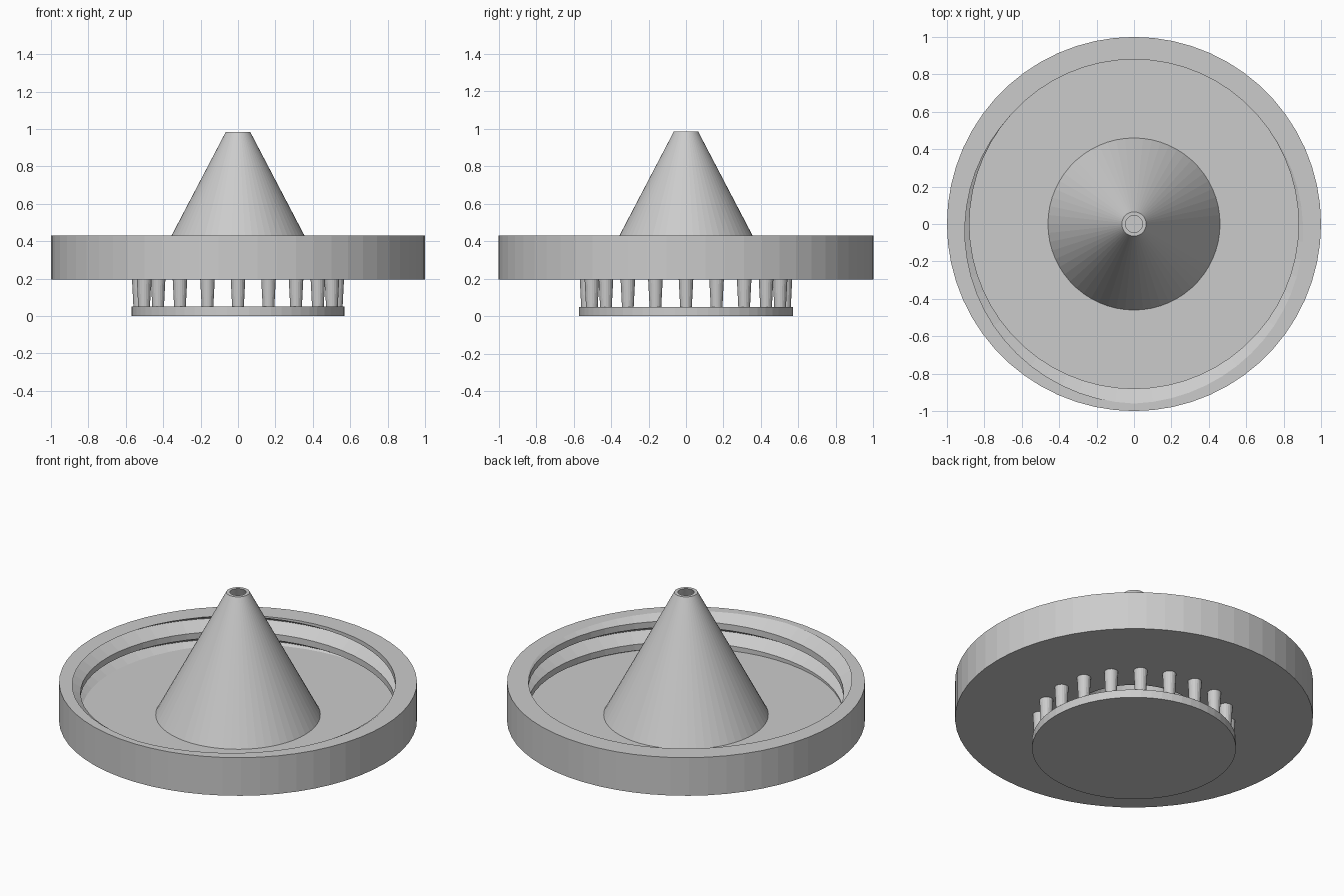
import bpy, bmesh
from math import sin, cos, pi, tau

if "Cube" in bpy.data.objects:
    bpy.data.objects.remove(bpy.data.objects["Cube"], do_unlink=True)

# One plain grey plastic
grey = bpy.data.materials.new("light_grey")
grey.use_nodes = True
grey.diffuse_color = (0.6, 0.6, 0.6, 1)
grey.node_tree.nodes["Principled BSDF"].inputs["Base Color"].default_value = grey.diffuse_color

SEGS = 60
BOTTOM, FLOOR, TOP = 0.195, 0.23, 0.43      # lid heights
CREST, ROOT = 0.88, 0.96                    # thread radii
PITCH, FLANK = 0.13, 0.046                  # thread spacing, half groove height
JOIN = 0.42                                 # where lid plate meets cone wall


def finish(bm, name):
    bmesh.ops.remove_doubles(bm, verts=bm.verts, dist=0.0002)
    bmesh.ops.recalc_face_normals(bm, faces=bm.faces)
    mesh = bpy.data.meshes.new(name)
    bm.to_mesh(mesh)
    bm.free()
    mesh.materials.append(grey)
    obj = bpy.data.objects.new(name, mesh)
    bpy.context.collection.objects.link(obj)
    return obj


def lathe(name, profile, segs=SEGS, centre=(0, 0), closed=True):
    """Sweep profile(angle) -> [(radius, z)] around a vertical axis."""
    bm = bmesh.new()
    columns = []
    for i in range(segs + 1):
        a = tau * i / segs
        columns.append([bm.verts.new((centre[0] + r * cos(a), centre[1] + r * sin(a), z))
                        for r, z in profile(a)])
    for c, d in zip(columns, columns[1:]):
        for k in range(len(c) if closed else len(c) - 1):
            n = (k + 1) % len(c)
            bm.faces.new((c[k], d[k], d[n], c[n]))
    return finish(bm, name)


def lid_profile(a):
    """Plate and rim, with a right-handed V groove inside the rim."""
    mid = TOP + PITCH * (a / tau - 0.75)
    points = [(JOIN, BOTTOM), (1, BOTTOM), (1, TOP)]
    heights = [TOP]
    for turn in range(2, -4, -1):
        for step in (FLANK, 0, -FLANK):
            heights.append(min(TOP, max(FLOOR, mid + turn * PITCH + step)))
    heights.append(FLOOR)
    for z in heights:
        d = abs((z - mid + PITCH / 2) % PITCH - PITCH / 2)
        points.append((max(CREST, ROOT - (ROOT - CREST) * d / FLANK), z))
    return points + [(JOIN, FLOOR)]


lathe("threaded_lid", lid_profile)

# Hollow funnel, open at both ends
lathe("funnel_cone", lambda a: [(0.37, BOTTOM), (JOIN, BOTTOM), (JOIN, FLOOR),
                                (0.46, FLOOR), (0.065, 0.985), (0.045, 0.985)])

# Base disc
lathe("base_disc", lambda a: [(0, 0), (0.57, 0), (0.57, 0.05), (0, 0.05)], closed=False)

# Ring of tapered pillars between disc and lid
PILLARS = 20
for i in range(PILLARS):
    a = tau * i / PILLARS
    lathe(f"pillar_{i + 1}", lambda t: [(0, 0.045), (0.031, 0.045), (0.039, 0.2), (0, 0.2)],
          segs=20, centre=(0.528 * cos(a), 0.528 * sin(a)), closed=False)
